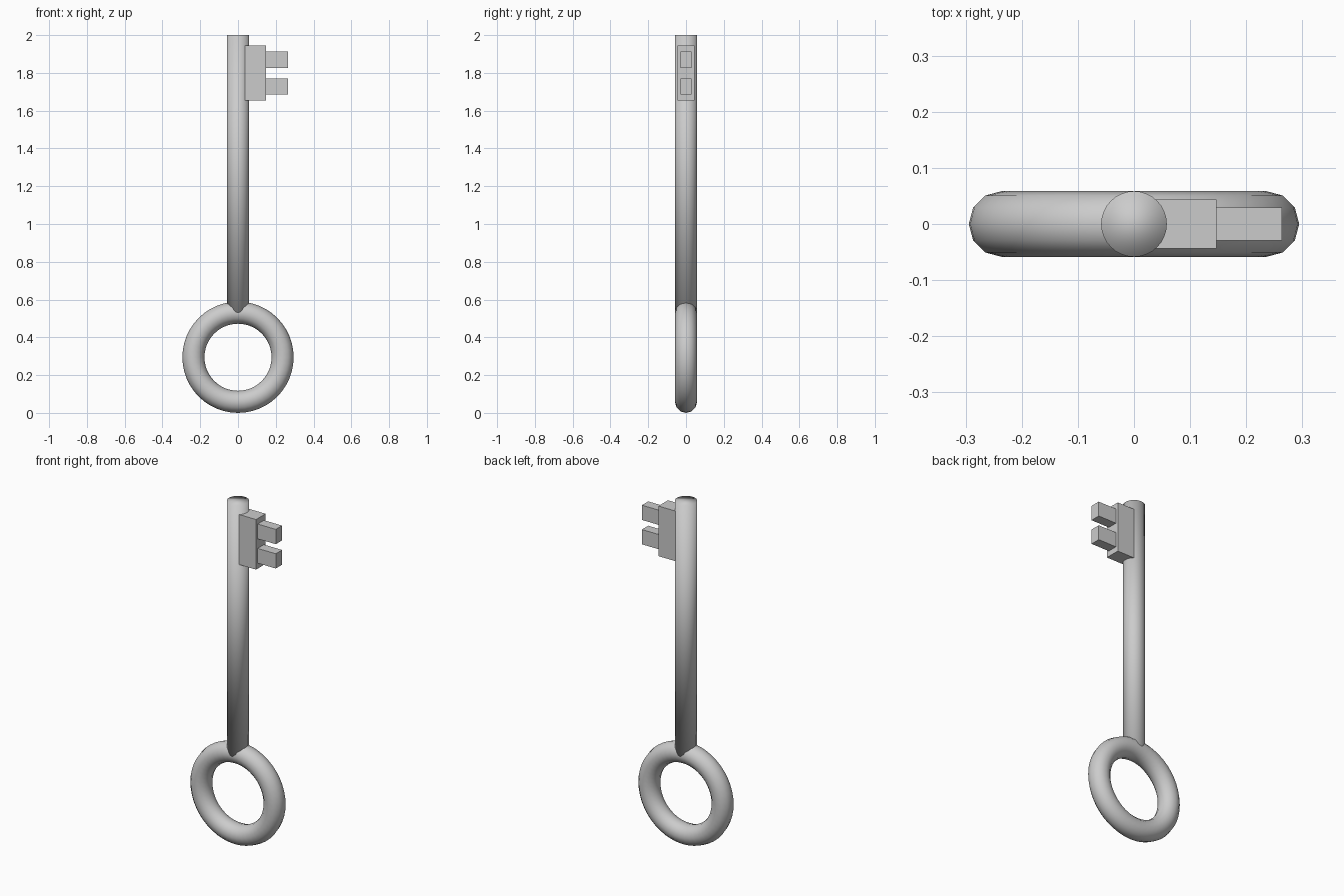
import bpy
import math

if "Cube" in bpy.data.objects:
    bpy.data.objects.remove(bpy.data.objects["Cube"])

RING_R, ROD_R, TOP = 0.236, 0.0585, 2.0
RING_Z = RING_R + ROD_R


def box(name, x, y, z):
    """Box from (min, max) extents on each axis."""
    bpy.ops.mesh.primitive_cube_add(size=1, location=[(a + b) / 2 for a, b in (x, y, z)])
    ob = bpy.context.object
    ob.name = name
    ob.scale = [b - a for a, b in (x, y, z)]
    bpy.ops.object.transform_apply(location=False, rotation=False, scale=True)
    return ob


# Ring handle
bpy.ops.mesh.primitive_torus_add(major_radius=RING_R, minor_radius=ROD_R,
                                 major_segments=48, minor_segments=12,
                                 location=(0, 0, RING_Z),
                                 rotation=(math.pi / 2, 0, 0))
bpy.context.object.name = "ring_handle"
bpy.ops.object.shade_smooth()

# Shaft, starting inside the ring tube; the end cap is smooth shaded too
shaft_base = RING_Z + RING_R
bpy.ops.mesh.primitive_cylinder_add(vertices=32, radius=ROD_R, depth=TOP - shaft_base,
                                    location=(0, 0, (TOP + shaft_base) / 2))
bpy.context.object.name = "shaft"
bpy.ops.object.shade_smooth()

# Key bit with two teeth
box("bit_plate", (0.03, 0.147), (-0.044, 0.044), (1.653, 1.945))
for name, z in (("lower_tooth", 1.728), ("upper_tooth", 1.87)):
    box(name, (0.147, 0.264), (-0.029, 0.029), (z - 0.043, z + 0.043))
